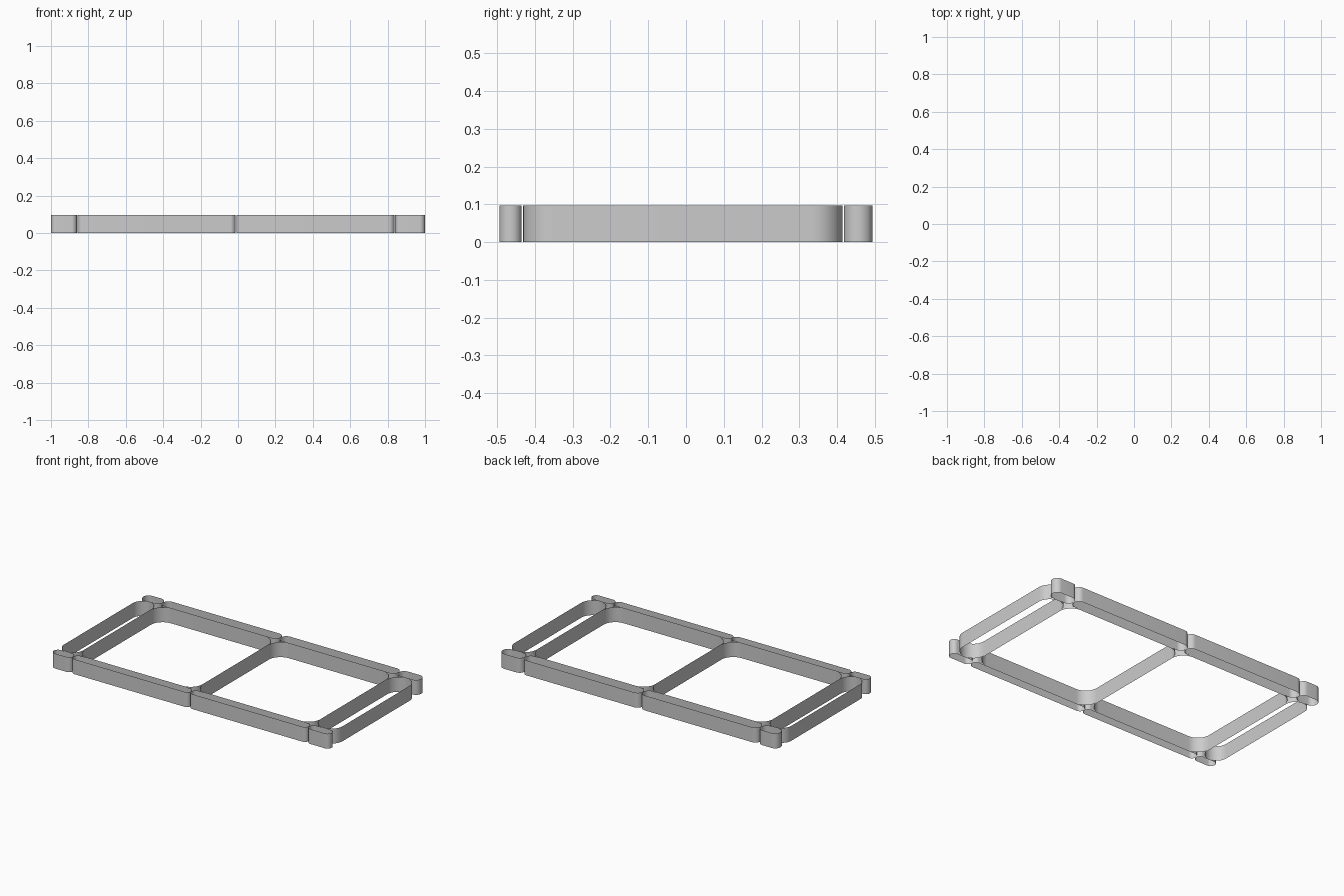
import bpy, bmesh, math

if "Cube" in bpy.data.objects:
    bpy.data.objects.remove(bpy.data.objects["Cube"])

HEIGHT = 0.097
MAX_RADIUS = 0.085
SEGMENTS = 12  # per corner

grey = bpy.data.materials.new("light grey")
grey.diffuse_color = (0.6, 0.6, 0.6, 1)
grey.use_nodes = True
grey.node_tree.nodes["Principled BSDF"].inputs["Base Color"].default_value = grey.diffuse_color


def rounded_band(name, x0, x1, y0, y1):
    """Open-ended thin wall following a rounded rectangle."""
    r = min(MAX_RADIUS, (x1 - x0) / 2 - 0.001, (y1 - y0) / 2 - 0.001)
    centres = [(x1 - r, y1 - r), (x0 + r, y1 - r), (x0 + r, y0 + r), (x1 - r, y0 + r)]
    outline = []
    for quarter, (cx, cy) in enumerate(centres):
        for i in range(SEGMENTS + 1):
            a = (quarter + i / SEGMENTS) * math.pi / 2
            outline.append((cx + r * math.cos(a), cy + r * math.sin(a)))
    bm = bmesh.new()
    low = [bm.verts.new((x, y, 0)) for x, y in outline]
    high = [bm.verts.new((x, y, HEIGHT)) for x, y in outline]
    n = len(outline)
    for i in range(n):
        j = (i + 1) % n
        bm.faces.new((low[i], low[j], high[j], high[i])).smooth = True
    mesh = bpy.data.meshes.new(name)
    bm.to_mesh(mesh)
    bm.free()
    mesh.materials.append(grey)
    bpy.context.collection.objects.link(bpy.data.objects.new(name, mesh))


# Grid of cells: two large squares bordered by narrow edge cells
columns = [("left", -1.0, -0.861), ("mid_left", -0.858, -0.013),
           ("mid_right", -0.009, 0.836), ("right", 0.840, 1.0)]
rows = [("front", -0.494, -0.435), ("middle", -0.431, 0.414), ("back", 0.418, 0.494)]
for row, y0, y1 in rows:
    for col, x0, x1 in columns:
        rounded_band(f"{row}_{col}_band", x0, x1, y0, y1)
